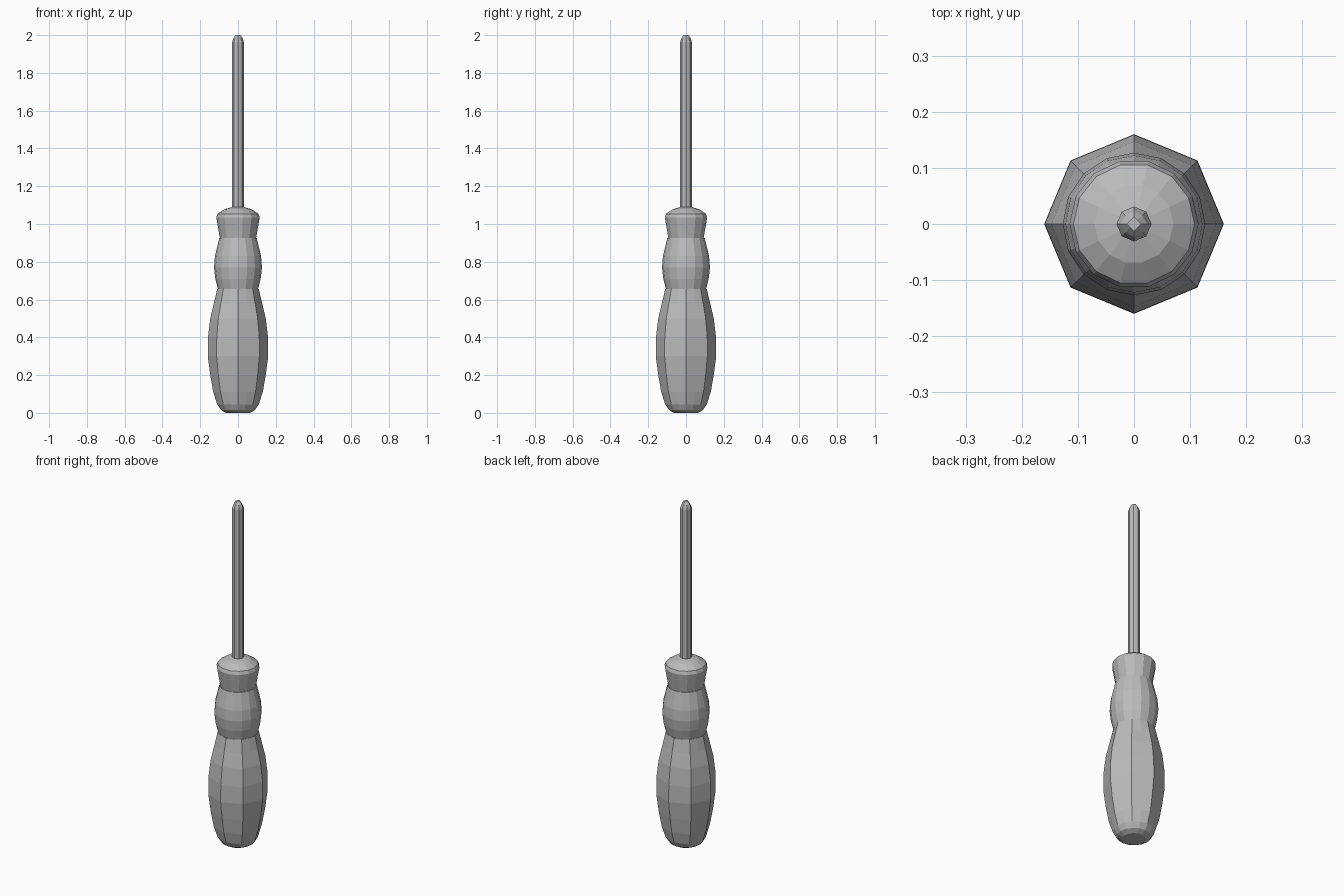
import bpy
import bmesh
from math import cos, sin, pi

cube = bpy.data.objects.get("Cube")
if cube:
    bpy.data.objects.remove(cube, do_unlink=True)

grey = bpy.data.materials.new("plain grey")
grey.use_nodes = True
colour = (0.5, 0.5, 0.5, 1)
grey.diffuse_color = colour
grey.node_tree.nodes["Principled BSDF"].inputs["Base Color"].default_value = colour


def lathe(name, profile, sides):
    """Flat-faced turned part; profile rows are radius, height, scale of every second vertex."""
    bm = bmesh.new()
    rings = []
    for radius, z, odd in profile:
        ring = []
        for i in range(sides):
            r = radius * (odd if i % 2 else 1)
            a = 2 * pi * i / sides
            ring.append(bm.verts.new((r * cos(a), r * sin(a), z)))
        rings.append(ring)
    for low, high in zip(rings, rings[1:]):
        for i in range(sides):
            j = (i + 1) % sides
            bm.faces.new((low[i], low[j], high[j], high[i]))
    bm.faces.new(rings[0][::-1])
    bm.faces.new(rings[-1])
    mesh = bpy.data.meshes.new(name)
    bm.to_mesh(mesh)
    bm.free()
    mesh.materials.append(grey)
    obj = bpy.data.objects.new(name, mesh)
    bpy.context.collection.objects.link(obj)
    return obj


ROUND = 1.0
OCTAGON = cos(pi / 8)

# Eight-sided grip, rounded at the butt and the neck
lathe("grip", [
    (0.062, 0.0, ROUND), (0.09, 0.015, ROUND), (0.11, 0.045, 0.97),
    (0.131, 0.11, OCTAGON), (0.147, 0.2, OCTAGON), (0.16, 0.3, OCTAGON),
    (0.159, 0.4, OCTAGON), (0.147, 0.5, OCTAGON), (0.128, 0.58, OCTAGON),
    (0.11, 0.655, 0.97)], 16)

# Rounded finger bulge
lathe("finger_bulge", [
    (0.106, 0.655, ROUND), (0.12, 0.71, ROUND), (0.127, 0.77, ROUND),
    (0.122, 0.83, ROUND), (0.099, 0.926, ROUND)], 16)

# Flared collar with a domed top
lathe("collar", [
    (0.096, 0.926, ROUND), (0.115, 1.035, ROUND), (0.108, 1.054, ROUND),
    (0.07, 1.079, ROUND), (0.03, 1.09, ROUND)], 14)

# Steel shaft with a blunt four-sided tip
lathe("shaft", [
    (0.031, 1.07, ROUND), (0.031, 1.963, ROUND), (0.024, 1.985, 0.88),
    (0.013, 2.0, 0.72)], 8)
